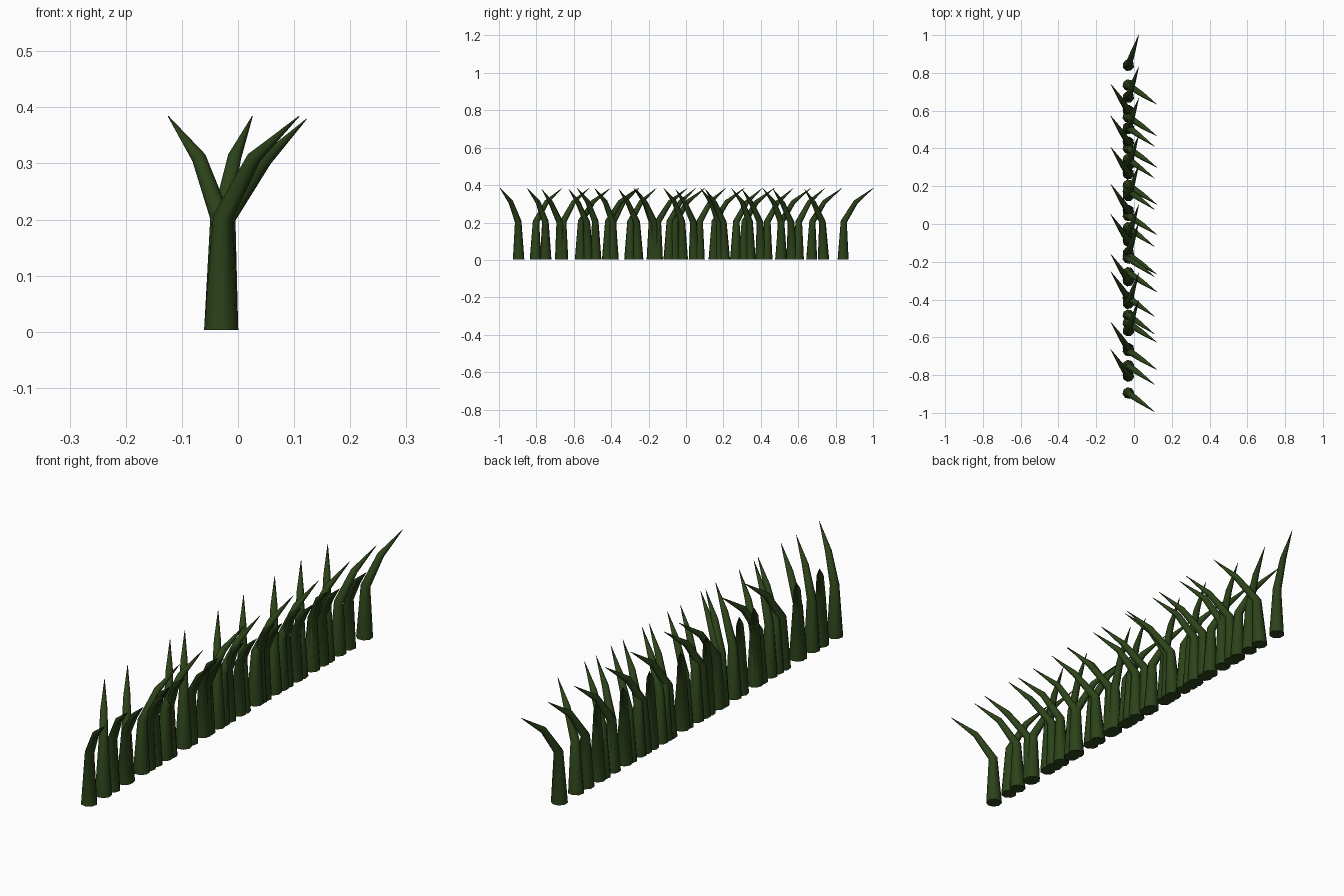
import bpy, bmesh
from math import cos, sin, pi, atan2
from mathutils import Vector

if "Cube" in bpy.data.objects:
    bpy.data.objects.remove(bpy.data.objects["Cube"])

SIDES = 8

green = bpy.data.materials.new("dark_leaf_green")
green.diffuse_color = (0.025, 0.055, 0.01, 1)
green.use_nodes = True
green.node_tree.nodes["Principled BSDF"].inputs["Base Color"].default_value = green.diffuse_color


def blade_mesh(name, path):
    """Tapered bent tube; path rows are (outward, height, radius, ring tilt)."""
    bm = bmesh.new()
    rings = []
    for out, z, r, tilt in path:
        ring = []
        for i in range(SIDES):
            a = 2 * pi * i / SIDES
            ring.append(bm.verts.new((out + r * cos(a) * cos(tilt), r * sin(a),
                                      z - r * cos(a) * sin(tilt))))
        rings.append(ring)
    for low, high in zip(rings, rings[1:]):
        for i in range(SIDES):
            j = (i + 1) % SIDES
            bm.faces.new((low[i], low[j], high[j], high[i]))
    bm.faces.new(rings[0][::-1])
    bm.faces.new(rings[-1])
    for f in bm.faces:
        f.smooth = len(f.verts) == 4
    for e in bm.edges:
        e.smooth = all(f.smooth for f in e.link_faces)
    mesh = bpy.data.meshes.new(name)
    bm.to_mesh(mesh)
    bm.free()
    mesh.materials.append(green)
    return mesh


upright = blade_mesh("upright_blade", [
    (0, 0.003, 0.031, 0), (0.004, 0.205, 0.018, 0.3),
    (0.072, 0.31, 0.013, 0.72), (0.171, 0.384, 0.0008, 0.9)])
leaning = blade_mesh("leaning_blade", [
    (0, 0.003, 0.031, 0), (0.010, 0.202, 0.018, 0.3),
    (0.093, 0.305, 0.013, 0.75), (0.183, 0.379, 0.0008, 0.9)])

# One tuft: mesh, base y, direction in which the tip bends
TUFT = [
    (upright, 0.84, (0.055, 0.16)),
    (leaning, 0.735, (0.152, -0.102)),
    (upright, 0.60, (-0.094, 0.142)),
    (upright, 0.51, (0.139, -0.10)),
]

# The tuft repeats unevenly along the row
OFFSETS = [0, -0.168, -0.334, -0.53, -0.69, -0.90, -0.993, -1.26, -1.405]

for t, offset in enumerate(OFFSETS):
    for b, (mesh, y, (dx, dy)) in enumerate(TUFT):
        blade = bpy.data.objects.new(f"grass_blade_{t + 1}_{b + 1}", mesh)
        blade.location = Vector((-0.03, y + offset, 0))
        blade.rotation_euler.z = atan2(dy, dx)
        bpy.context.collection.objects.link(blade)
